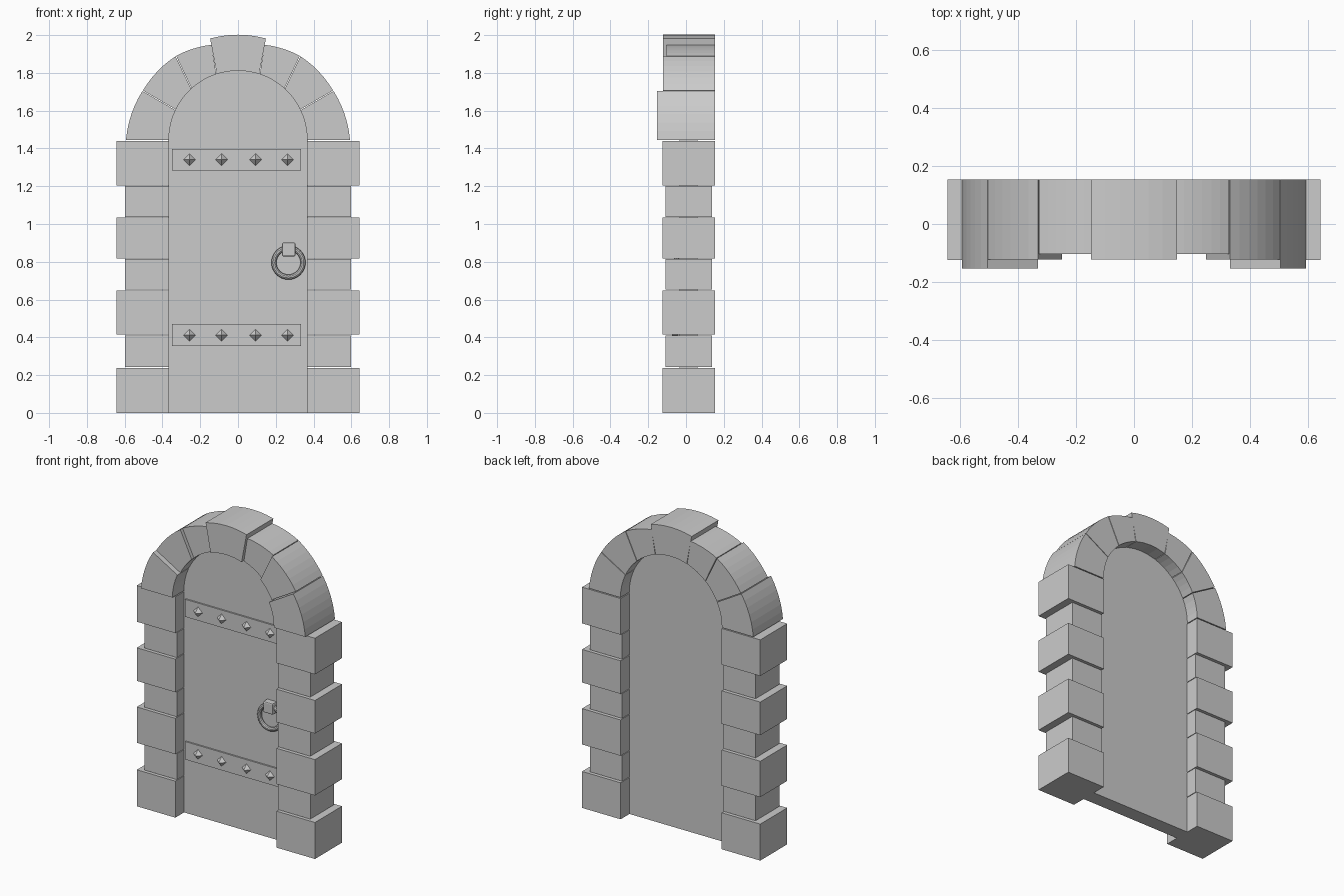
import bpy, bmesh
from math import sin, cos, pi, radians

if "Cube" in bpy.data.objects:
    bpy.data.objects.remove(bpy.data.objects["Cube"])

CZ = 1.446  # height of the arch centre


def finish(bm, name):
    bmesh.ops.recalc_face_normals(bm, faces=bm.faces)
    me = bpy.data.meshes.new(name)
    bm.to_mesh(me)
    bm.free()
    ob = bpy.data.objects.new(name, me)
    bpy.context.collection.objects.link(ob)
    return ob


def prism(name, pts, y0, y1):
    """Extrude an x-z outline from y0 to y1."""
    bm = bmesh.new()
    f = bm.faces.new([bm.verts.new((x, y0, z)) for x, z in pts])
    r = bmesh.ops.extrude_face_region(bm, geom=[f])
    verts = [v for v in r["geom"] if isinstance(v, bmesh.types.BMVert)]
    bmesh.ops.translate(bm, verts=verts, vec=(0, y1 - y0, 0))
    return finish(bm, name)


def box(name, x0, x1, y0, y1, z0, z1):
    return prism(name, [(x0, z0), (x1, z0), (x1, z1), (x0, z1)], y0, y1)


def arc(r0, r1, a0, a1, n):
    out = []
    for i in range(n + 1):
        t = i / n
        r, a = r0 + (r1 - r0) * t, radians(a0 + (a1 - a0) * t)
        out.append((r * cos(a), CZ + r * sin(a)))
    return out


def mirrored(pts, s):
    return [(s * x, z) for x, z in pts]


# Jamb blocks, alternating large and small
levels = [0, 0.242, 0.414, 0.652, 0.818, 1.038, 1.204, 1.444]
for s, side in ((-1, "left"), (1, "right")):
    for i in range(7):
        z0, z1 = levels[i], levels[i + 1] - 0.004
        w, y0, y1 = (0.643, -0.125, 0.153) if i % 2 == 0 else (0.598, -0.109, 0.137)
        pts = [(0.365, z0), (w, z0), (w, z1), (0.365, z1)]
        prism(f"jamb_block_{side}_{i}", mirrored(pts, s), y0, y1)

# Arch stones: inner angles, outer angles, outer radii, front depth
stones = [
    (0, 25.3, 0, 27.0, 0.593, 0.568, -0.153),
    (25.9, 47.3, 27.4, 53.2, 0.567, 0.552, -0.123),
    (47.9, 71.6, 53.6, 74.4, 0.552, 0.522, -0.104),
]
for s, side in ((-1, "left"), (1, "right")):
    for i, (a0, a1, b0, b1, r0, r1, y0) in enumerate(stones):
        pts = arc(0.366, 0.366, a0, a1, 4) + arc(r0, r1, b0, b1, 6)[::-1]
        prism(f"arch_stone_{side}_{i}", mirrored(pts, s), y0, 0.153)
pts = arc(0.366, 0.366, 72.2, 107.8, 4) + arc(0.556, 0.556, 74.6, 105.4, 6)[::-1]
prism("keystone", pts, -0.123, 0.153)

# Door leaf with round top
door = [(-0.368, 0), (0.368, 0)] + arc(0.37, 0.37, 0, 180, 24)
prism("door_leaf", door, -0.035, 0.062)

# Iron straps with pyramid studs
for name, z0, z1 in (("lower", 0.353, 0.47), ("upper", 1.284, 1.398)):
    box(f"strap_{name}", -0.35, 0.333, -0.045, -0.03, z0, z1)
    zc = (z0 + z1) / 2
    for i, x in enumerate((-0.257, -0.087, 0.093, 0.262)):
        bm = bmesh.new()
        base = [bm.verts.new((x + 0.033 * cos(k * pi / 2), -0.044, zc + 0.033 * sin(k * pi / 2)))
                for k in range(4)]
        tip = bm.verts.new((x, -0.075, zc))
        bm.faces.new(base)
        for k in range(4):
            bm.faces.new((base[k], base[(k + 1) % 4], tip))
        finish(bm, f"stud_{name}_{i}")

# Ring handle and its bracket
bpy.ops.mesh.primitive_torus_add(location=(0.267, -0.05, 0.796), rotation=(pi / 2, 0, 0),
                                 major_radius=0.077, minor_radius=0.0135,
                                 major_segments=32, minor_segments=10)
bpy.context.object.name = "ring_handle"
bpy.ops.object.shade_smooth_by_angle()
bracket = box("ring_bracket", 0.233, 0.304, -0.076, -0.03, 0.828, 0.902)
bev = bracket.modifiers.new("bevel", "BEVEL")
bev.width = 0.008
bev.segments = 2
